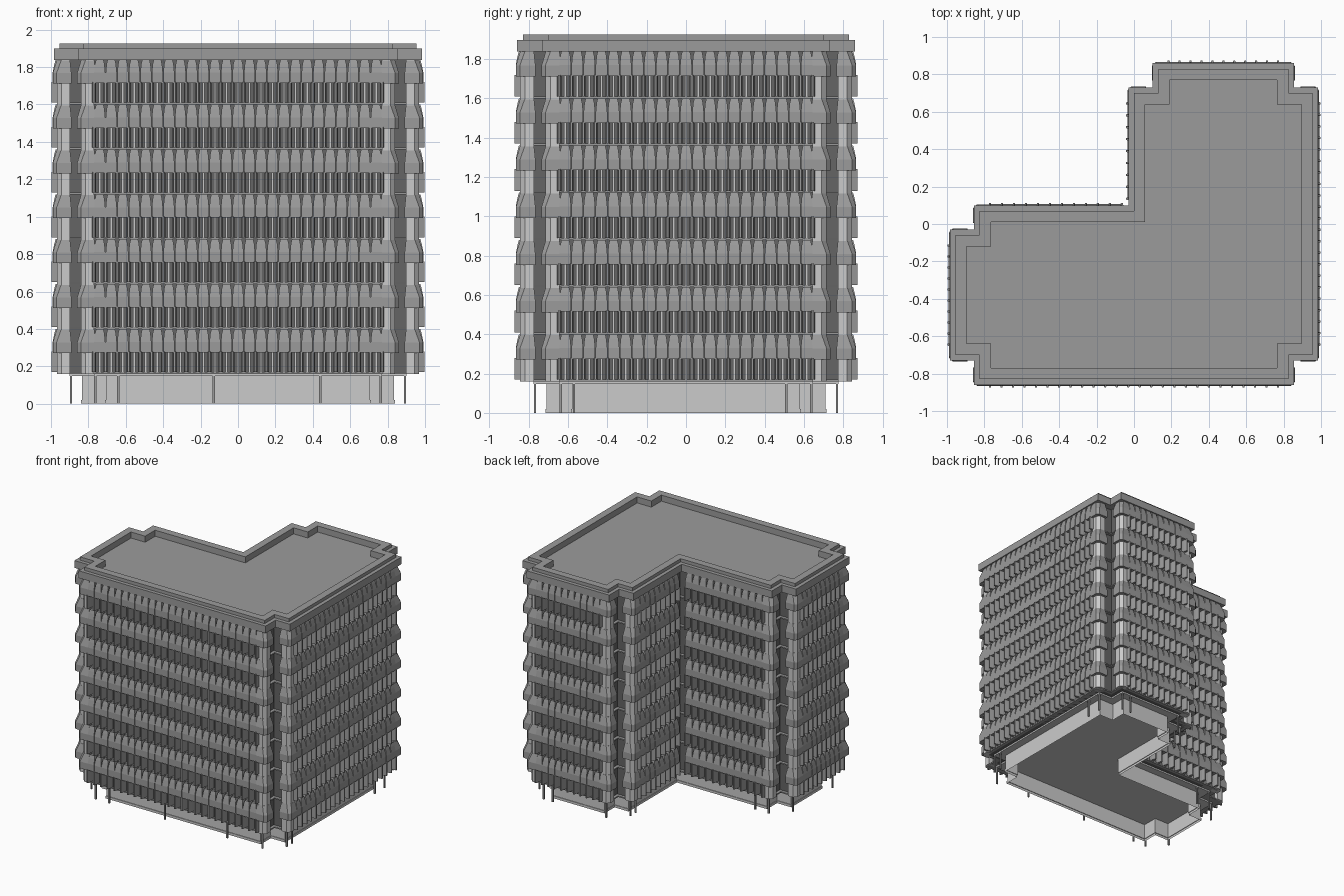
import bpy, bmesh
from mathutils import Vector

if "Cube" in bpy.data.objects:
    bpy.data.objects.remove(bpy.data.objects["Cube"])

# L-shaped plan with notched corners, counter-clockwise
PLAN = [Vector(p) for p in [
    (-.855, -.86), (.855, -.86), (.855, -.73), (.985, -.73), (.985, .73), (.855, .73),
    (.855, .86), (.10, .86), (.10, .73), (-.03, .73), (-.03, .10), (-.855, .10),
    (-.855, -.03), (-.985, -.03), (-.985, -.73), (-.855, -.73)]]
N = len(PLAN)
FLOORS = [.16 + .24 * k for k in range(7)]
PIER = .09


def material(name, grey):
    m = bpy.data.materials.new(name)
    m.diffuse_color = (grey, grey, grey, 1)
    m.use_nodes = True
    m.node_tree.nodes["Principled BSDF"].inputs["Base Color"].default_value = m.diffuse_color
    return m


CONCRETE = material("concrete", .33)
PALE = material("pale_concrete", .58)
GLASS = material("dark_glass", .13)


def tangent(i):
    return (PLAN[(i + 1) % N] - PLAN[i]).normalized()


def outward(i):
    t = tangent(i)
    return Vector((t.y, -t.x))


def convex(i):
    return tangent(i - 1).cross(tangent(i)) > 0


def inset(d):
    return [PLAN[i] - d * (outward(i - 1) + outward(i)) for i in range(N)]


def finish(name, bm, mat):
    bmesh.ops.recalc_face_normals(bm, faces=bm.faces)
    me = bpy.data.meshes.new(name)
    bm.to_mesh(me)
    bm.free()
    me.materials.append(mat)
    ob = bpy.data.objects.new(name, me)
    bpy.context.collection.objects.link(ob)
    return ob


def skin(bm, loops, bottom=True, top=True):
    rings = [[bm.verts.new(p) for p in loop] for loop in loops]
    n = len(rings[0])
    for a, b in zip(rings, rings[1:]):
        for i in range(n):
            j = (i + 1) % n
            bm.faces.new((a[i], a[j], b[j], b[i]))
    if bottom:
        bm.faces.new(rings[0][::-1])
    if top:
        bm.faces.new(rings[-1])


def stack(name, mat, profile, bottom=True, top=True):
    """Sweep (inset, z) steps around the whole plan."""
    bm = bmesh.new()
    skin(bm, [[(p.x, p.y, z) for p in inset(d)] for d, z in profile], bottom, top)
    finish(name, bm, mat)


def loft(bm, origin, t, n, rings):
    """Rings of (z, [(along, out), ...]) in a facade frame."""
    skin(bm, [[(*(origin + t * u + n * v), z) for u, v in pts] for z, pts in rings])


def rect(u0, u1, v0, v1):
    return [(u0, v0), (u1, v0), (u1, v1), (u0, v1)]


def pier_section(c, far, cut):
    """Square pier set back by c, with its outer corner cut off."""
    return [(c, -far), (far, -far), (far, -c), (c + cut, -c), (c, -c - cut)]


# Recessed glazed core, slab edges, roof with sunken deck, soffit
stack("window_wall", GLASS, [(.055, .16), (.055, 1.86)])
for z in FLOORS:
    stack("floor_slab", CONCRETE, [(.03, z), (.03, z + .01)])
stack("roof_parapet", CONCRETE, [
    (.06, 1.838), (0, 1.838), (0, 1.898), (.03, 1.898), (.03, 1.925),
    (.09, 1.925), (.09, 1.875)])
stack("soffit", PALE, [(.085, .147), (.085, .16)])

# Ground floor walls, open underneath, with low plinth
stack("ground_floor_walls", PALE,
      [(.145, 0), (.145, .02), (.15, .02), (.15, .15)], False, False)

# Facade bays: tapered spandrels, wedge fins, mullions
spandrels, fins, mullions = bmesh.new(), bmesh.new(), bmesh.new()
for i in range(N):
    a, b, t, n = PLAN[i], PLAN[(i + 1) % N], tangent(i), outward(i)
    if (b - a).length < .2:
        continue
    start = .085 if convex(i) else .035
    end = (b - a).length - (.085 if convex((i + 1) % N) else .035)
    count = round((end - start) / .0615)
    pitch = (end - start) / count
    for k in range(count + 1):
        edge = a + t * (start + pitch * k)
        for z in FLOORS:
            sec = [(-.012, -.06), (.012, -.06), (.012, -.02), (.005, .013),
                   (-.005, .013), (-.012, -.02)]
            loft(fins, edge, t, n, [(z + .01, sec), (z + .12, sec)])
            if k == count:
                continue
            mid = edge + t * pitch / 2
            w = pitch * .48
            wide = rect(-w, w, -.06, .006)
            loft(spandrels, mid, t, n, [
                (z + .115, wide), (z + .17, wide),
                (z + .215, rect(-w * .86, w * .86, -.06, -.003)),
                (z + .24, rect(-w * .66, w * .66, -.06, -.01))])
            bar = rect(-.006, .006, -.06, -.03)
            loft(mullions, mid, t, n, [(z + .01, bar), (z + .12, bar)])
finish("spandrel_panels", spandrels, CONCRETE)
finish("window_fins", fins, CONCRETE)
finish("window_mullions", mullions, PALE)

# Corner piers: pale shafts with flared blocks at each floor
shafts, blocks = bmesh.new(), bmesh.new()
for i in range(N):
    if not convex(i):
        continue
    t, n = tangent(i), outward(i)
    shaft = pier_section(.016, PIER - .004, .024)
    block = pier_section(-.005, PIER + .004, .02)
    loft(shafts, PLAN[i], t, n, [(.16, shaft), (1.84, shaft)])
    for z in FLOORS:
        loft(blocks, PLAN[i], t, n, [
            (z + .112, block), (z + .168, block),
            (z + .235, pier_section(.015, PIER - .003, .024))])
finish("pier_shafts", shafts, PALE)
finish("pier_blocks", blocks, CONCRETE)

# Slender ground columns
spots = [tuple(p) for i, p in enumerate(inset(.092)) if convex(i)]
spots += [(-.64, -.768), (-.13, -.768), (.44, -.768), (.893, -.57), (.893, .51),
          (.68, .768), (.062, .57), (-.64, .008)]
bm = bmesh.new()
for x, y in spots:
    r = .006
    sq = [(x - r, y - r), (x + r, y - r), (x + r, y + r), (x - r, y + r)]
    skin(bm, [[(*p, z) for p in sq] for z in (0, .16)])
finish("ground_columns", bm, CONCRETE)
